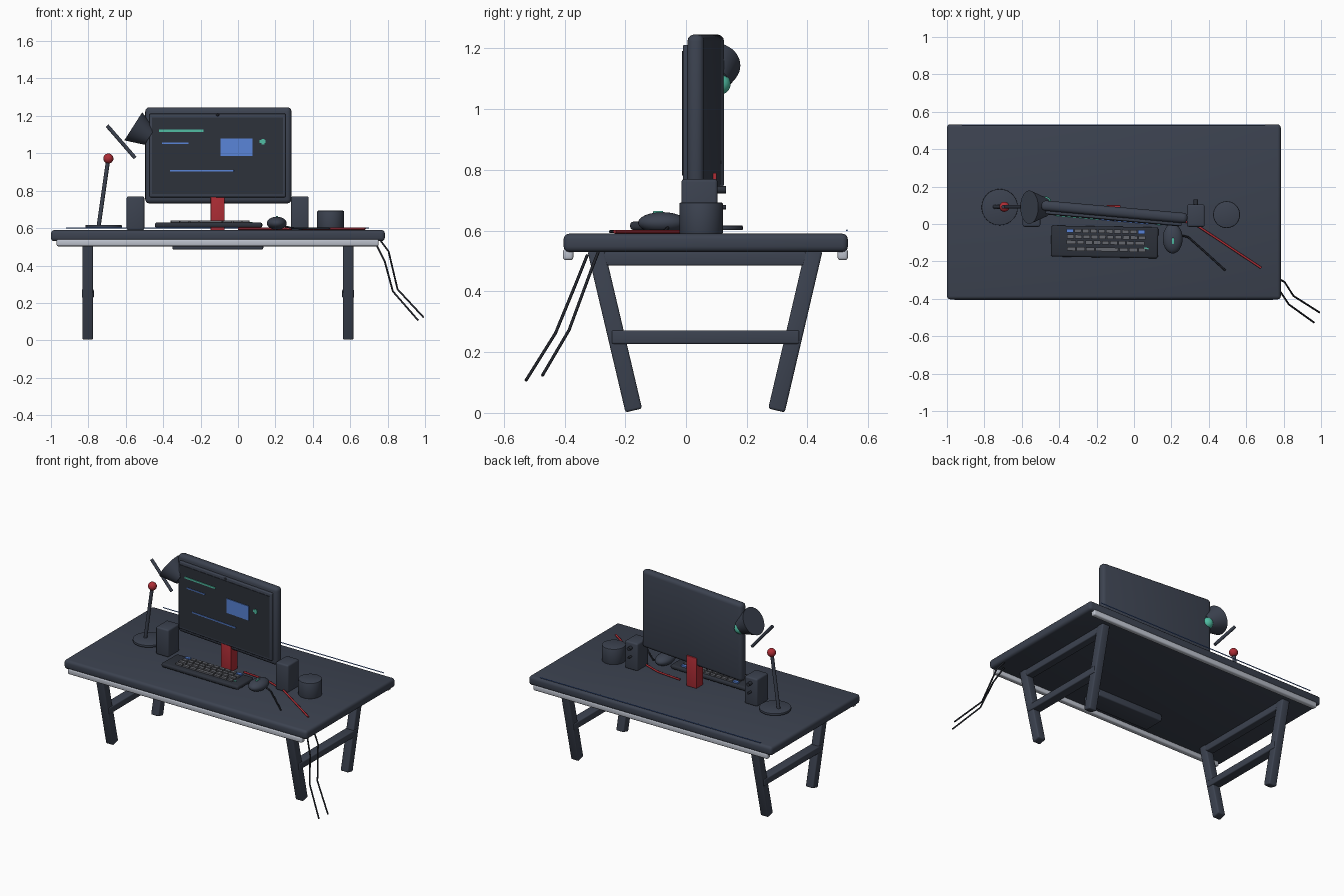
import bpy, bmesh, math
from mathutils import Vector, Matrix

if "Cube" in bpy.data.objects:
    bpy.data.objects.remove(bpy.data.objects["Cube"])


def material(name, rgb):
    m = bpy.data.materials.new(name)
    m.diffuse_color = (*rgb, 1)
    m.use_nodes = True
    m.node_tree.nodes["Principled BSDF"].inputs["Base Color"].default_value = m.diffuse_color
    return m


SLATE = material("slate", (0.045, 0.055, 0.080))
DARK = material("dark_slate", (0.026, 0.031, 0.043))
BLACK = material("cable_black", (0.016, 0.018, 0.025))
KEY = material("key_grey", (0.13, 0.135, 0.155))
SILVER = material("silver", (0.50, 0.53, 0.60))
RED = material("red", (0.42, 0.026, 0.036))
BLUE = material("blue", (0.10, 0.23, 0.68))
GREEN = material("green", (0.08, 0.50, 0.36))


def finish(name, bm, mat, matrix=None, smooth=False):
    if matrix is not None:
        bm.transform(matrix)
    bmesh.ops.recalc_face_normals(bm, faces=bm.faces)
    me = bpy.data.meshes.new(name)
    bm.to_mesh(me)
    bm.free()
    me.materials.append(mat)
    ob = bpy.data.objects.new(name, me)
    bpy.context.collection.objects.link(ob)
    if smooth:
        bpy.ops.object.select_all(action='DESELECT')
        ob.select_set(True)
        bpy.context.view_layer.objects.active = ob
        bpy.ops.object.shade_smooth_by_angle(angle=math.radians(35))
    return ob


def box(name, x, y, z, mat, bevel=0.0, matrix=None):
    """Box from (min, max) pairs with rounded edges."""
    bm = bmesh.new()
    bmesh.ops.create_cube(bm, size=1)
    for v in bm.verts:
        v.co = [lo + (c + 0.5) * (hi - lo) for c, (lo, hi) in zip(v.co, (x, y, z))]
    if bevel:
        bmesh.ops.bevel(bm, geom=bm.edges[:], offset=bevel, segments=3,
                        profile=0.5, affect='EDGES')
    return finish(name, bm, mat, matrix, smooth=bevel > 0)


def cone(name, a, b, r1, r2, mat, sides=32, bevel=0.0):
    """Cone or cylinder from point a to point b."""
    a, b = Vector(a), Vector(b)
    bm = bmesh.new()
    bmesh.ops.create_cone(bm, cap_ends=True, segments=sides, radius1=r1,
                          radius2=r2, depth=(b - a).length)
    if bevel:
        rims = [e for e in bm.edges if abs(e.verts[0].co.z - e.verts[1].co.z) < 1e-5]
        bmesh.ops.bevel(bm, geom=rims, offset=bevel, segments=2, profile=0.5, affect='EDGES')
    rot = (b - a).to_track_quat('Z', 'Y').to_matrix().to_4x4()
    return finish(name, bm, mat, Matrix.Translation((a + b) / 2) @ rot, True)


def ball(name, centre, radii, mat):
    bm = bmesh.new()
    bmesh.ops.create_uvsphere(bm, u_segments=28, v_segments=16, radius=1)
    return finish(name, bm, mat, Matrix.Translation(centre) @ Matrix.Diagonal((*radii, 1)), True)


def cable(name, points, radius, mat):
    cu = bpy.data.curves.new(name, 'CURVE')
    cu.dimensions = '3D'
    cu.bevel_depth = radius
    cu.bevel_resolution = 2
    cu.use_fill_caps = True
    sp = cu.splines.new('POLY')
    sp.points.add(len(points) - 1)
    for p, co in zip(sp.points, points):
        p.co = (*co, 1)
    cu.materials.append(mat)
    ob = bpy.data.objects.new(name, cu)
    bpy.context.collection.objects.link(ob)


# Table top, edge rails, light strip and under-desk tray
box("table_top", (-1, 0.785), (-0.403, 0.533), (0.53, 0.59), SLATE, 0.018)
for side, y in (("front", -0.388), ("back", 0.516)):
    box(side + "_rail", (-0.97, 0.752), (y - 0.017, y + 0.017), (0.503, 0.54), SILVER, 0.009)
cable("light_strip", [(-0.92, 0.53, 0.601), (0.70, 0.53, 0.601)], 0.003, BLUE)
box("under_tray", (-0.35, 0.135), (-0.30, -0.16), (0.485, 0.532), SLATE, 0.008)

# Slanted legs and braces
for side, x in (("left", -0.803), ("right", 0.589)):
    for end, foot, top in (("front", -0.172, -0.297), ("back", 0.298, 0.422)):
        lean = math.atan2(top - foot, 0.53)
        length = 0.53 / math.cos(lean)
        m = Matrix.Translation((x, foot, 0.008)) @ Matrix.Rotation(-lean, 4, 'X')
        box(f"{side}_{end}_leg", (-0.028, 0.028), (-0.028, 0.028), (0, length), SLATE, 0.008, m)
    box(side + "_low_brace", (x - 0.032, x + 0.032), (-0.245, 0.373), (0.227, 0.272), SLATE, 0.006)
    box(side + "_top_brace", (x - 0.027, x + 0.027), (-0.302, 0.433), (0.485, 0.53), SLATE, 0.006)

# Monitor, turned slightly
turn = Matrix.Translation((-0.105, 0.065, 0)) @ Matrix.Rotation(math.radians(-5.1), 4, 'Z')
box("monitor_body", (-0.392, 0.392), (-0.0275, 0.0275), (0.732, 1.246), SLATE, 0.022, turn)
box("monitor_frame", (-0.366, 0.364), (-0.044, -0.02), (0.765, 1.212), SLATE, 0.006, turn)
box("screen", (-0.352, 0.350), (-0.047, -0.042), (0.782, 1.192), DARK, 0, turn)
ball("camera_dot", turn @ Vector((0, -0.044, 1.205)), (0.009, 0.005, 0.007), BLACK)
graphics = [
    ("title_bar", -0.315, -0.075, 1.115, 1.126, GREEN),
    ("text_bar", -0.297, -0.155, 1.051, 1.058, BLUE),
    ("window_block", 0.015, 0.188, 0.985, 1.08, BLUE),
    ("long_bar", -0.255, 0.087, 0.902, 0.910, BLUE),
    ("status_mark", 0.226, 0.258, 1.054, 1.070, GREEN),
    ("status_mark_tall", 0.236, 0.252, 1.046, 1.076, GREEN),
]
for name, x0, x1, z0, z1, mat in graphics:
    box(name, (x0, x1), (-0.051, -0.046), (z0, z1), mat, 0, turn)
box("monitor_stand", (-0.147, -0.072), (0.028, 0.101), (0.588, 0.79), RED, 0.004)

# Keyboard and its rows of keys
tilt = Matrix.Translation((-0.157, -0.096, 0)) @ Matrix.Rotation(math.radians(-1), 4, 'Z')
box("keyboard_base", (-0.286, 0.286), (-0.083, 0.083), (0.602, 0.630), DARK, 0.011, tilt)
rows = [
    (0.057, [1] * 10), (0.026, [1] * 10), (-0.004, [1.3] + [1] * 7 + [1.3]),
    (-0.040, [1.2, 1.2, 1.2, 3, 1.2, 1.2, 1]),
]
for r, (y, widths) in enumerate(rows):
    unit = 0.425 / sum(widths)
    x = -0.208 + (r % 2) * 0.004
    for k, w in enumerate(widths):
        blue = r == 0 and k in (0, len(widths) - 1)
        box(f"key_{r}_{k}", (x + 0.003, x + w * unit - 0.003), (y - 0.010, y + 0.010),
            (0.626, 0.640), BLUE if blue else KEY, 0, tilt)
        x += w * unit
box("keyboard_light", (0.212, 0.236), (-0.035, -0.027), (0.628, 0.633), GREEN, 0, tilt)

# Mouse with wheel and cable
ball("mouse", (0.207, -0.078, 0.626), (0.053, 0.08, 0.035), SLATE)
box("mouse_wheel", (0.203, 0.215), (-0.108, -0.075), (0.645, 0.665), GREEN, 0.003)
cable("mouse_cable", [(0.25, -0.06, 0.61), (0.29, -0.07, 0.60), (0.38, -0.15, 0.597),
                      (0.49, -0.25, 0.597)], 0.005, BLACK)
cable("red_cable", [(0.0, 0.065, 0.597), (0.17, 0.05, 0.597), (0.34, -0.01, 0.597),
                    (0.68, -0.235, 0.597)], 0.006, RED)

# Speakers with rear knobs
for side, x in (("left", -0.548), ("right", 0.331)):
    box(side + "_speaker", (x - 0.047, x + 0.047), (-0.015, 0.104), (0.588, 0.77), SLATE, 0.010)
    for z, r in ((0.735, 0.012), (0.677, 0.007)):
        cone(f"{side}_speaker_knob_{z}", (x, 0.10, z), (x, 0.132, z), r, r, DARK, 16)

# Cup
cone("cup", (0.495, 0.05, 0.588), (0.495, 0.05, 0.693), 0.072, 0.072, SLATE, 40, 0.006)

# Desk lamp
cone("lamp_base", (-0.718, 0.09, 0.602), (-0.718, 0.09, 0.617), 0.097, 0.097, SLATE, 40, 0.003)
cone("lamp_post", (-0.745, 0.092, 0.61), (-0.693, 0.092, 0.975), 0.011, 0.011, SLATE, 16)
ball("lamp_joint", (-0.693, 0.092, 0.972), (0.027,) * 3, RED)
cone("lamp_arm", (-0.70, 0.092, 1.148), (-0.55, 0.092, 0.975), 0.010, 0.010, SLATE, 16)
cone("lamp_shade", (-0.56, 0.09, 1.144), (-0.472, 0.09, 1.088), 0.089, 0.05, SLATE, 40)
ball("lamp_bulb", (-0.475, 0.112, 1.083), (0.035,) * 3, GREEN)

# Loose cables hanging off the right side
cable("hanging_cable_back", [(0.757, -0.285, 0.54), (0.805, -0.31, 0.476),
                             (0.853, -0.385, 0.273), (0.992, -0.473, 0.123)], 0.005, BLACK)
cable("hanging_cable_front", [(0.735, -0.325, 0.52), (0.785, -0.365, 0.42),
                              (0.828, -0.43, 0.262), (0.963, -0.527, 0.107)], 0.005, BLACK)
